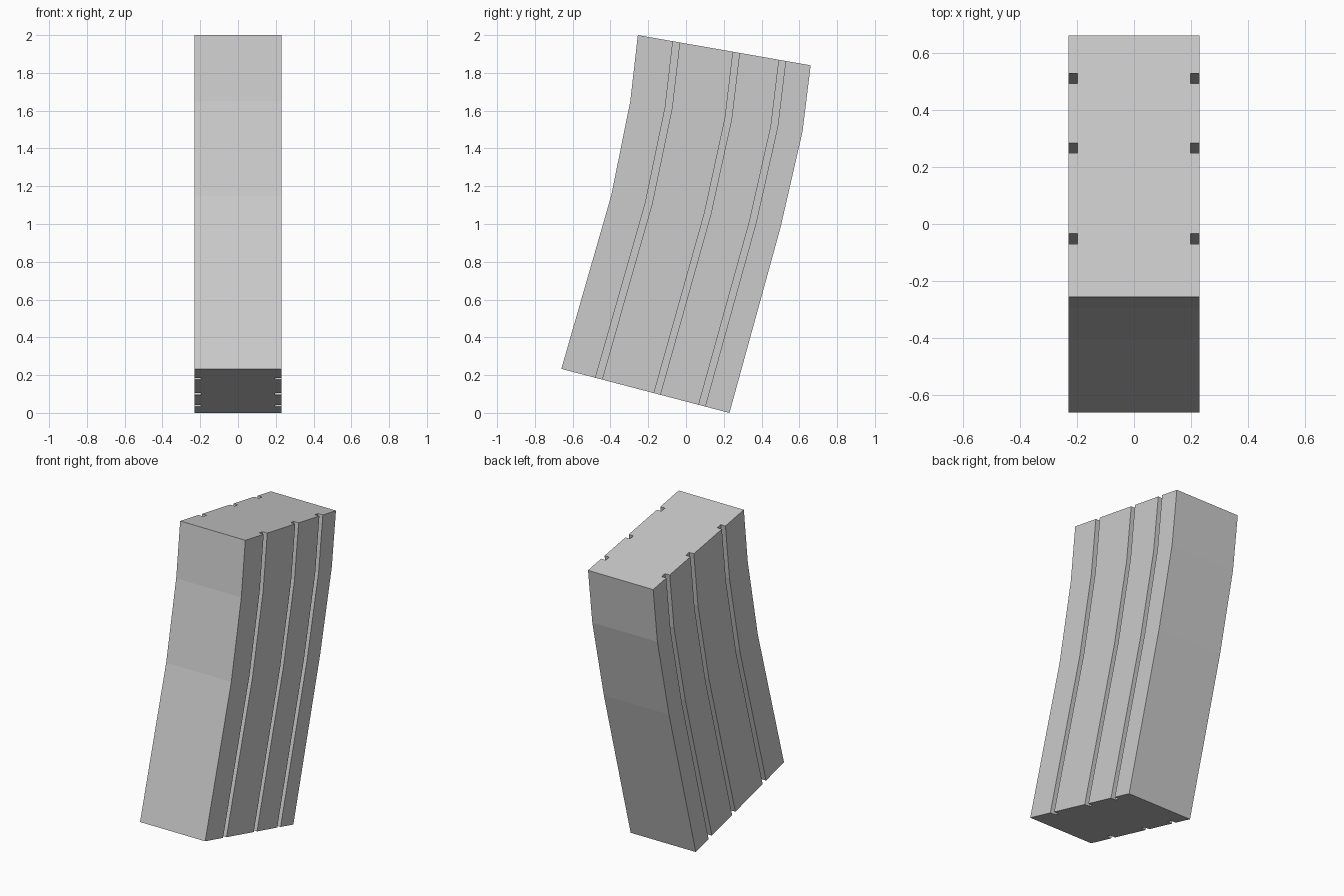
import bpy
import bmesh
from mathutils import Vector

if "Cube" in bpy.data.objects:
    bpy.data.objects.remove(bpy.data.objects["Cube"])

HALF_W = 0.23
DEPTH = 0.033

# Front and back edge (y, z) of each bend, bottom to top
rows = [
    ((-0.66, 0.233), (0.23, 0.0)),
    ((-0.396, 1.15), (0.50, 0.98)),
    ((-0.295, 1.65), (0.617, 1.49)),
    ((-0.255, 2.0), (0.66, 1.84)),
]
# Grooves as fractions of the distance from front to back
grooves = [(0.203, 0.242), (0.551, 0.588), (0.817, 0.855)]

# Cross-section: one notched side, then the same side mirrored
side = [(HALF_W, 0.0)]
for a, b in grooves:
    side += [(HALF_W, a), (HALF_W - DEPTH, a), (HALF_W - DEPTH, b), (HALF_W, b)]
side.append((HALF_W, 1.0))
section = side + [(-x, t) for x, t in reversed(side)]

# Curved body: loft the section through the bends and cap both ends
bm = bmesh.new()
rings = []
for front, back in rows:
    f, k = Vector(front), Vector(back)
    ring = []
    for x, t in section:
        p = f.lerp(k, t)
        ring.append(bm.verts.new((x, p.x, p.y)))
    rings.append(ring)
n = len(section)
for lo, hi in zip(rings, rings[1:]):
    for i in range(n):
        j = (i + 1) % n
        bm.faces.new((lo[i], lo[j], hi[j], hi[i]))
bm.faces.new(list(reversed(rings[0])))
bm.faces.new(rings[-1])
bmesh.ops.recalc_face_normals(bm, faces=bm.faces[:])

mesh = bpy.data.meshes.new("curved_grooved_body")
bm.to_mesh(mesh)
bm.free()
body = bpy.data.objects.new("curved_grooved_body", mesh)
bpy.context.collection.objects.link(body)
